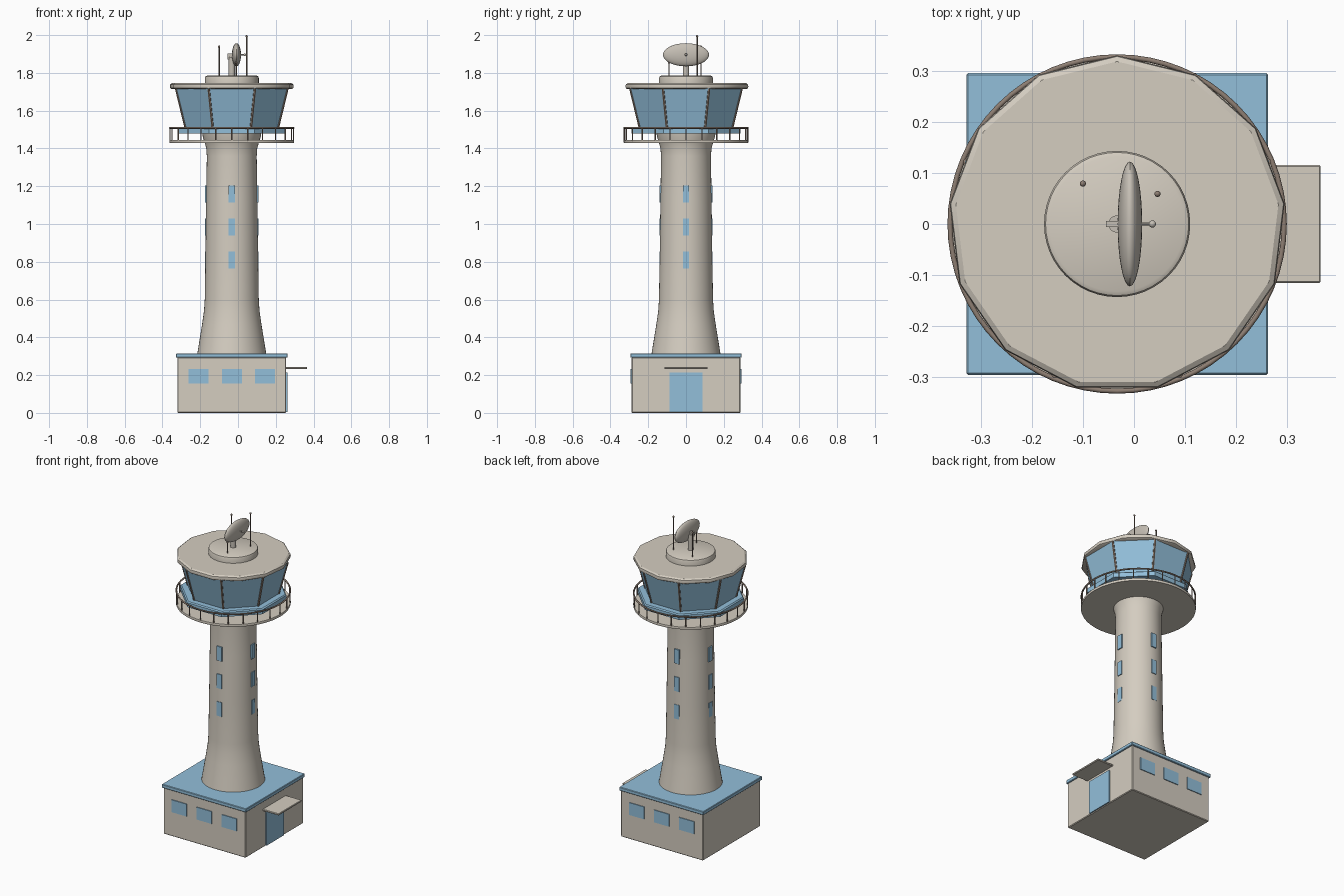
import bpy, bmesh, math
from mathutils import Vector

if "Cube" in bpy.data.objects:
    bpy.data.objects.remove(bpy.data.objects["Cube"])

CX = -0.033  # tower axis


def material(name, rgb):
    m = bpy.data.materials.new(name)
    m.diffuse_color = (*rgb, 1)
    m.use_nodes = True
    m.node_tree.nodes["Principled BSDF"].inputs["Base Color"].default_value = m.diffuse_color
    return m


BEIGE = material("beige concrete", (0.66, 0.61, 0.53))
BLUE = material("sky blue", (0.29, 0.52, 0.70))
TRIM = material("brown metal", (0.27, 0.21, 0.17))
METAL = material("warm grey metal", (0.56, 0.52, 0.46))


def finish(bm, name, mat, smooth=True):
    bmesh.ops.recalc_face_normals(bm, faces=bm.faces)
    me = bpy.data.meshes.new(name)
    bm.to_mesh(me)
    bm.free()
    me.materials.append(mat)
    ob = bpy.data.objects.new(name, me)
    bpy.context.collection.objects.link(ob)
    if smooth:
        bpy.ops.object.select_all(action='DESELECT')
        ob.select_set(True)
        bpy.context.view_layer.objects.active = ob
        bpy.ops.object.shade_smooth_by_angle(angle=math.radians(35))
    return ob


def lathe(name, profile, mat, n=48, turn=0.0):
    """Closed solid of revolution about the tower axis from (radius, z) points."""
    bm = bmesh.new()
    rings = []
    for r, z in profile:
        rings.append([bm.verts.new((CX + r * math.cos(turn + math.tau * i / n),
                                    r * math.sin(turn + math.tau * i / n), z)) for i in range(n)])
    for a, b in zip(rings, rings[1:]):
        for i in range(n):
            j = (i + 1) % n
            bm.faces.new((a[i], a[j], b[j], b[i]))
    bm.faces.new(rings[0])
    bm.faces.new(rings[-1])
    return finish(bm, name, mat)


def box(name, lo, hi, mat, bevel=0.0):
    bm = bmesh.new()
    bmesh.ops.create_cube(bm, size=1)
    for v in bm.verts:
        v.co = Vector([(l + h) / 2 + c * (h - l) for l, h, c in zip(lo, hi, v.co)])
    if bevel:
        bmesh.ops.bevel(bm, geom=bm.edges[:], offset=bevel, segments=1, affect='EDGES')
    return finish(bm, name, mat, False)


def rod(name, a, b, r, mat, n=10):
    a, b = Vector(a), Vector(b)
    bm = bmesh.new()
    bmesh.ops.create_cone(bm, cap_ends=True, segments=n, radius1=r, radius2=r, depth=(b - a).length)
    rot = (b - a).to_track_quat('Z', 'Y')
    for v in bm.verts:
        v.co = rot @ v.co + (a + b) / 2
    return finish(bm, name, mat)


def ellipsoid(name, centre, radii, mat, u=16, w=10):
    bm = bmesh.new()
    bmesh.ops.create_uvsphere(bm, u_segments=u, v_segments=w, radius=1)
    for v in bm.verts:
        v.co = Vector([c + p * r for c, p, r in zip(centre, v.co, radii)])
    return finish(bm, name, mat)


def polar(r, ang, z):
    return (CX + r * math.cos(ang), r * math.sin(ang), z)


# Base building, roof slab, door, canopy
box("base_walls", (CX - .288, -.288, 0), (CX + .288, .288, .295), BEIGE, .004)
box("base_roof", (CX - .295, -.295, .292), (CX + .295, .295, .315), BLUE, .003)
box("door", (.25, -.088, .004), (.262, .088, .215), BLUE)
box("door_canopy", (.25, -.115, .232), (.365, .115, .243), BEIGE, .002)

# Base windows on front and back
for side, label in ((-1, "front"), (1, "back")):
    for k in (-1, 0, 1):
        x = CX + k * .175
        ys = sorted((side * .284, side * .293))
        box(f"base_window_{label}_{k + 2}", (x - .053, ys[0], .155), (x + .053, ys[1], .233), BLUE)

# Tapered shaft flaring at foot and head
lathe("tower_shaft", [(.183, .31), (.17, .39), (.157, .47), (.147, .54), (.143, .60), (.139, .85),
                      (.135, 1.15), (.132, 1.36), (.135, 1.40), (.143, 1.43), (.153, 1.46),
                      (.157, 1.485)], BEIGE)

# Shaft windows on four sides
for row, z in enumerate((.81, .985, 1.16)):
    for side in range(4):
        d = Vector((1, 0, 0)) if side % 2 == 0 else Vector((0, 1, 0))
        d *= 1 if side < 2 else -1
        t = Vector((abs(d.y), abs(d.x), 0)) * .017
        c = Vector((CX, 0, z)) + d * .137
        half = Vector((abs(d.x), abs(d.y), 0)) * .0045 + t + Vector((0, 0, .045))
        box(f"shaft_window_{row + 1}_{side + 1}", c - half, c + half, BLUE)

# Walkway deck and railing
lathe("walkway_deck", [(.329, 1.43), (.330, 1.433), (.330, 1.442), (.329, 1.445)], BEIGE, 64)
bpy.ops.mesh.primitive_torus_add(location=(CX, 0, 1.509), major_radius=.327, minor_radius=.005,
                                 major_segments=64, minor_segments=8)
rail = bpy.context.object
rail.name = "walkway_rail"
rail.data.materials.append(TRIM)
bpy.ops.object.shade_smooth()
for i in range(24):
    a = math.tau * i / 24
    rod(f"rail_post_{i + 1}", polar(.327, a, 1.44), polar(.327, a, 1.509), .0035, TRIM, 6)

# Octagonal control cabin
OCT = math.pi / 8
lathe("cabin_sill", [(.312, 1.48), (.312, 1.508), (.305, 1.514)], BLUE, 8, OCT)
lathe("cabin_glass", [(.265, 1.505), (.322, 1.72)], BLUE, 8, OCT)
for i in range(8):
    a = OCT + math.tau * i / 8
    rod(f"cabin_mullion_{i + 1}", polar(.264, a, 1.508), polar(.319, a, 1.718), .007, TRIM, 6)

# Thirteen-sided roof and round cap
lathe("cabin_roof", [(.320, 1.714), (.328, 1.719), (.330, 1.728), (.328, 1.739), (.318, 1.746)],
      BEIGE, 13, math.pi / 2)
lathe("roof_cap", [(.143, 1.74), (.143, 1.773), (.140, 1.781), (.132, 1.785)], BEIGE)

# Radar dish on its mount
rod("dish_pole", (CX, 0, 1.78), (CX, 0, 1.885), .017, METAL, 16)
box("dish_bracket", (-.055, -.006, 1.872), (-.015, .006, 1.902), METAL)
ellipsoid("radar_dish", (-.008, 0, 1.896), (.024, .122, .061), METAL, 32, 20)
rod("dish_feed", (.01, 0, 1.896), (.036, 0, 1.896), .003, METAL)
ellipsoid("dish_feed_tip", (.036, 0, 1.896), (.007, .007, .007), METAL)

# Whip antennas with ball tips
for i, (x, y, top) in enumerate(((-.10, .079, 1.945), (.046, .059, 2.0), (-.01, -.09, 1.86))):
    rod(f"antenna_{i + 1}", (x, y, 1.78), (x, y, top - .005), .0035, TRIM, 8)
    ellipsoid(f"antenna_tip_{i + 1}", (x, y, top - .006), (.006, .006, .006), TRIM)
